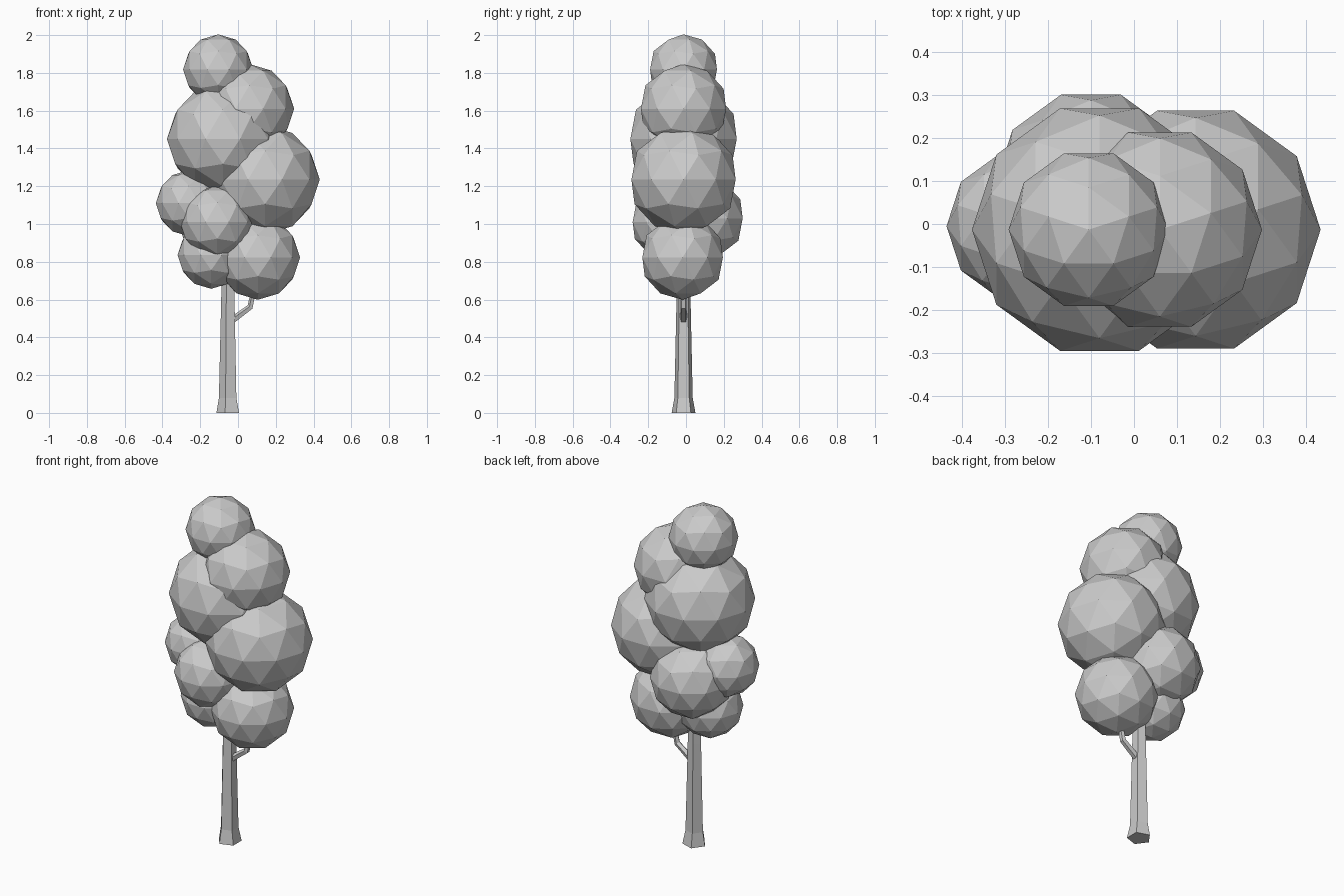
import bpy, bmesh, math
from mathutils import Vector, Matrix

if "Cube" in bpy.data.objects:
    bpy.data.objects.remove(bpy.data.objects["Cube"])

CY = -0.013  # tree's mid-plane in y


def finish(name, bm):
    bmesh.ops.recalc_face_normals(bm, faces=bm.faces)
    me = bpy.data.meshes.new(name)
    bm.to_mesh(me)
    bm.free()
    ob = bpy.data.objects.new(name, me)
    bpy.context.collection.objects.link(ob)


def leaf_ball(name, x, y, z, r, tilt=0):
    bm = bmesh.new()
    m = (Matrix.Translation((x, y, z)) @ Matrix.Rotation(math.radians(tilt), 4, 'Y')
         @ Matrix.Rotation(math.pi / 2, 4, 'Z'))
    bmesh.ops.create_icosphere(bm, subdivisions=2, radius=r, matrix=m)
    finish(name, bm)


def tube(name, rings, sides, start):
    """Loft through rings of (centre, axis, radius)."""
    bm = bmesh.new()
    loops = []
    for c, axis, r in rings:
        w = Vector(axis).normalized()
        v = Vector((0, 1, 0))
        u = v.cross(w)
        loops.append([bm.verts.new(Vector(c) + r * (math.cos(a) * u + math.sin(a) * v))
                      for a in (start + 2 * math.pi * i / sides for i in range(sides))])
    for a, b in zip(loops, loops[1:]):
        for i in range(sides):
            j = (i + 1) % sides
            bm.faces.new((a[i], a[j], b[j], b[i]))
    bm.faces.new(loops[0])
    bm.faces.new(loops[-1])
    finish(name, bm)


# Foliage clumps, top to bottom
leaf_ball("foliage_top", -0.105, CY, 1.818, 0.186)
leaf_ball("foliage_upper_right", 0.06, CY, 1.61, 0.237)
leaf_ball("foliage_upper_left", -0.08, CY, 1.45, 0.296)
leaf_ball("foliage_middle_right", 0.143, CY, 1.235, 0.29)
leaf_ball("foliage_middle_left", -0.26, -0.005, 1.11, 0.175)
leaf_ball("foliage_middle_back", -0.10, 0.086, 1.03, 0.225)
leaf_ball("foliage_middle_front", -0.11, -0.095, 1.01, 0.197)
leaf_ball("foliage_lower_right", 0.105, -0.018, 0.823, 0.224)
leaf_ball("foliage_lower_left", -0.142, -0.02, 0.835, 0.178)

# Five-sided trunk with flared foot
up = (0, 0, 1)
tube("trunk", [((-0.048, CY, 0), up, 0.066), ((-0.050, CY, 0.08), up, 0.051),
               ((-0.050, CY, 0.6), up, 0.039), ((-0.050, CY, 0.95), up, 0.03)],
     5, math.pi / 5)

# Side branch bending up into the foliage
tube("branch", [((-0.04, CY, 0.482), (1, 0, 0.75), 0.02), ((0.065, CY, 0.56), (0.6, 0, 0.8), 0.017),
                ((0.095, CY, 0.70), (0.2, 0, 1), 0.014)], 5, math.pi / 5)
